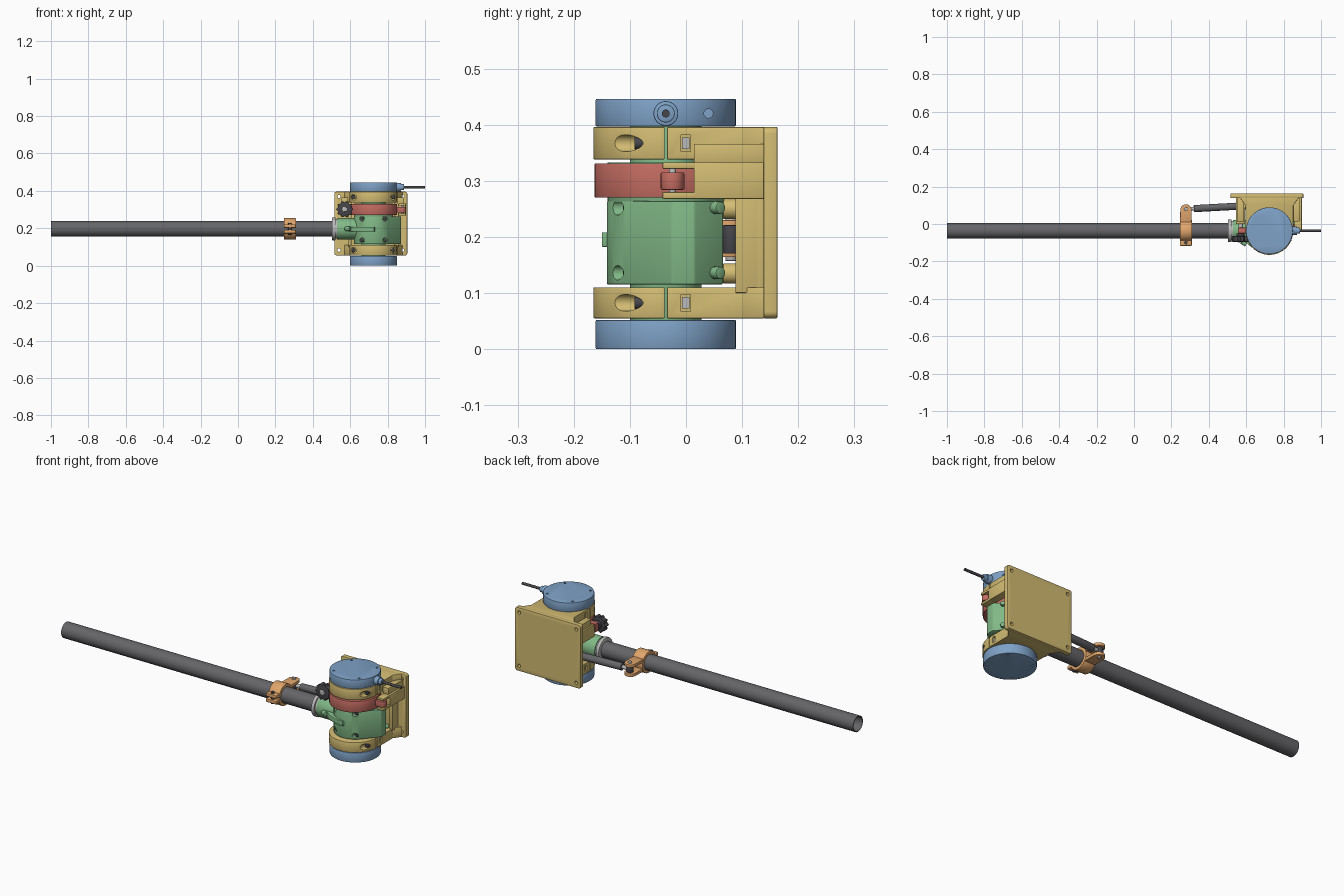
import bpy, bmesh, math
from mathutils import Vector

if "Cube" in bpy.data.objects:
    bpy.data.objects.remove(bpy.data.objects["Cube"])

CX, CY, TZ = 0.724, -0.036, 0.197   # pivot axis, tube height


def mat(name, rgb):
    m = bpy.data.materials.new(name)
    m.diffuse_color = (*rgb, 1)
    m.use_nodes = True
    m.node_tree.nodes["Principled BSDF"].inputs["Base Color"].default_value = m.diffuse_color
    return m


BLUE = mat("blue", (0.21, 0.36, 0.57))
YELLOW = mat("yellow", (0.65, 0.5, 0.17))
GREEN = mat("green", (0.22, 0.48, 0.24))
RED = mat("red", (0.55, 0.15, 0.12))
ORANGE = mat("orange", (0.75, 0.38, 0.15))
DARK = mat("dark", (0.06, 0.06, 0.07))
TUBE = mat("tube_grey", (0.13, 0.13, 0.14))
STEEL = mat("steel", (0.5, 0.5, 0.5))


def finish(ob):
    bpy.ops.object.select_all(action='DESELECT')
    bpy.context.view_layer.objects.active = ob
    ob.select_set(True)
    for m in list(ob.modifiers):
        bpy.ops.object.modifier_apply(modifier=m.name)
    bpy.ops.object.shade_smooth_by_angle(angle=math.radians(30))


def prism(name, pts, z0, z1, m, bevel=0.002):
    """Extrude an xy outline from z0 to z1."""
    bm = bmesh.new()
    f = bm.faces.new([bm.verts.new((x, y, z0)) for x, y in pts])
    r = bmesh.ops.extrude_face_region(bm, geom=[f])
    bmesh.ops.translate(bm, vec=(0, 0, z1 - z0), verts=[v for v in r["geom"] if isinstance(v, bmesh.types.BMVert)])
    bmesh.ops.recalc_face_normals(bm, faces=bm.faces)
    me = bpy.data.meshes.new(name)
    bm.to_mesh(me)
    bm.free()
    ob = bpy.data.objects.new(name, me)
    bpy.context.collection.objects.link(ob)
    if m:
        me.materials.append(m)
    if bevel:
        b = ob.modifiers.new("bevel", 'BEVEL')
        b.width, b.segments, b.limit_method, b.angle_limit = bevel, 2, 'ANGLE', math.radians(40)
    finish(ob)
    return ob


def arc(cx, cy, r, a0, a1, n=48):
    return [(cx + r * math.cos(math.radians(a0 + (a1 - a0) * i / n)),
             cy + r * math.sin(math.radians(a0 + (a1 - a0) * i / n))) for i in range(n + 1)]


def circle(r, n=64):
    return arc(0, 0, r, 0, 360 - 360 / n, n - 1)


def rod(name, a, b, r, m, n=48, bevel=0.002):
    """Solid cylinder between two points."""
    a, b = Vector(a), Vector(b)
    ob = prism(name, circle(r, n), 0, (b - a).length, m, bevel)
    ob.rotation_mode = 'QUATERNION'
    ob.rotation_quaternion = (b - a).to_track_quat('Z', 'Y')
    ob.location = a
    return ob


def box(name, x0, x1, y0, y1, z0, z1, m, bevel=0.002):
    return prism(name, [(x0, y0), (x1, y0), (x1, y1), (x0, y1)], z0, z1, m, bevel)


def cut(ob, cutters):
    for c in cutters:
        b = ob.modifiers.new("cut", 'BOOLEAN')
        b.object, b.operation, b.solver = c, 'DIFFERENCE', 'EXACT'
    bpy.context.view_layer.update()
    finish(ob)
    for c in cutters:
        bpy.data.objects.remove(c)


def hole(a, b, r, n=32):
    return rod("hole_cutter", a, b, r, None, n, 0)


# main tube, hollow
t = rod("main_tube", (-1, CY, TZ), (0.62, CY, TZ), 0.042, TUBE, bevel=0)
cut(t, [hole((-1.01, CY, TZ), (0.5, CY, TZ), 0.038, 48)])

# end caps with screws, cable gland and cable
for name, z0, z1 in (("bottom_cap", 0, 0.052), ("top_cap", 0.397, 0.446)):
    c = prism(name, [(CX + x, CY + y) for x, y in circle(0.125, 96)], z0, z1, BLUE)
    cs = []
    zf = z1 if z0 else z0
    for sx in (-1, 1):
        for sy in (-1, 1):
            p = (CX + sx * 0.076, CY + sy * 0.076)
            cs.append(hole((*p, zf - 0.006), (*p, zf + 0.006), 0.006))
    if z0:
        cs.append(hole((0.76, 0.04, 0.42), (0.9, 0.04, 0.42), 0.008))
    cut(c, cs)
rod("cable_gland_nut", (0.83, CY, 0.42), (0.872, CY, 0.42), 0.022, BLUE)
rod("cable_gland_tip", (0.87, CY, 0.42), (0.888, CY, 0.42), 0.016, BLUE)
rod("cable", (0.88, CY, 0.42), (1.0, CY, 0.42), 0.007, DARK, 24, 0)

# pivot core
rod("pivot_core", (CX, CY, 0.03), (CX, CY, 0.42), 0.064, GREEN)

# bracket back plate with corner holes
plate = prism("back_plate", arc(0.893, 0.384, 0.012, 0, 90, 6) + arc(0.527, 0.384, 0.012, 90, 180, 6)
              + arc(0.527, 0.067, 0.012, 180, 270, 6) + arc(0.893, 0.067, 0.012, 270, 360, 6), 0, 0.025, YELLOW)
for v in plate.data.vertices:   # stand the plate upright
    x, y, z = v.co
    v.co = (x, 0.163 - z, y)
plate.data.flip_normals()
plate.data.update()
bm = bmesh.new()
bm.from_mesh(plate.data)
bmesh.ops.recalc_face_normals(bm, faces=bm.faces)
bm.to_mesh(plate.data)
bm.free()
cut(plate, [hole((x, 0.1, z), (x, 0.2, z), 0.009) for x in (0.54, 0.88) for z in (0.083, 0.37)])

# bracket web and bosses
box("bracket_web", 0.59, 0.858, 0.125, 0.14, 0.06, 0.39, YELLOW)
for x in (0.60, 0.848):
    box("web_side", x - 0.01, x + 0.01, 0.088, 0.14, 0.1, 0.34, YELLOW)
for z in (0.135, 0.25):
    rod("pivot_boss", (CX, 0.066, z), (CX, 0.13, z), 0.018, YELLOW)

# pivot clamps: rear block, front half ring, bolts
for name, z0, z1 in (("lower_clamp", 0.055, 0.110), ("upper_clamp", 0.338, 0.396)):
    zm = (z0 + z1) / 2
    rear = prism(name + "_block", [(CX - 0.128, -0.034), (CX + 0.128, -0.034), (CX + 0.128, 0.1), (0.88, 0.14),
                                   (0.568, 0.14), (CX - 0.128, 0.1)], z0, z1, YELLOW)
    cut(rear, [box("slot_cutter", x - 0.025, x + 0.025, -0.009, 0.008, zm - 0.015, zm + 0.015, None, 0)
               for x in (CX - 0.13, CX + 0.13)])
    half = prism(name + "_cap", arc(CX, CY - 0.002, 0.127, 180, 360), z0, z1, YELLOW)
    bx = (CX - 0.106, CX + 0.106)
    cut(half, [hole((x, -0.2, zm), (x, -0.075, zm), 0.015) for x in bx])
    for x in bx:
        rod("clamp_bolt", (x, -0.092, zm), (x, -0.07, zm), 0.011, DARK, 24)
        box("clamp_nut", x - 0.015, x + 0.015, -0.007, 0.006, zm - 0.01, zm + 0.01, STEEL, 0)

# swivel body
body = prism("swivel_body", arc(CX, CY, 0.105, 180, 320) + [(0.872, -0.025), (0.872, 0.015), (0.825, 0.066),
             (0.645, 0.066), (0.619, 0.035)], 0.115, 0.264, GREEN, 0.003)
cut(body, [hole((x, -0.2, z), (x, -0.095, z), 0.013) for x in (0.664, 0.784) for z in (0.136, 0.252)])
for z in (0.136, 0.252):
    for x in (0.664, 0.784):
        rod("body_bolt", (x, -0.112, z), (x, -0.09, z), 0.010, DARK, 24)
    rod("rear_screw", (0.838, 0.05, z), (0.852, 0.062, z), 0.011, GREEN, 24)
rod("body_hub", (CX, CY, 0.26), (CX, CY, 0.333), 0.104, GREEN)
rod("tube_socket", (0.53, CY, TZ), (0.68, CY, TZ), 0.057, GREEN)
rod("body_rib", (0.575, -0.095, TZ), (0.60, -0.11, TZ), 0.012, GREEN, 24)
prism("front_rib", [(0.575, -0.08), (0.63, -0.125), (0.70, -0.15), (0.728, -0.15), (0.735, -0.13), (0.66, -0.06)],
      0.182, 0.208, GREEN)
rod("socket_ring", (0.519, CY, TZ), (0.532, CY, TZ), 0.052, STEEL)
rod("socket_nut", (0.503, CY, TZ), (0.521, CY, TZ), 0.061, STEEL)

# brake ring with lug, fork arms and knob
ring = prism("brake_ring", [(CX + x, CY + y) for x, y in circle(0.127, 96)], 0.27, 0.331, RED)
box("brake_lug", 0.835, 0.872, -0.044, -0.004, 0.284, 0.315, RED)
rod("brake_lug_eye", (0.878, -0.024, 0.284), (0.878, -0.024, 0.315), 0.021, RED)
rod("brake_pin", (0.878, -0.024, 0.27), (0.878, -0.024, 0.33), 0.006, STEEL, 24)
box("fork_arm", 0.855, 0.897, 0.014, 0.14, 0.268, 0.333, YELLOW)
for z in (0.268, 0.321):
    box("fork_tine", 0.857, 0.897, -0.042, 0.02, z, z + 0.012, YELLOW)
box("knob_arm", 0.545, 0.594, 0.0, 0.14, 0.268, 0.333, YELLOW)
for x in (0.852, 0.554):
    box("arm_gusset", x, x + 0.034, 0.014, 0.14, 0.33, 0.366, YELLOW)
rod("knob_screw", (0.57, -0.08, 0.302), (0.57, 0.02, 0.302), 0.012, STEEL, 24)
box("knob_lug", 0.556, 0.64, -0.05, -0.02, 0.278, 0.324, RED)
rod("knob_hub", (0.57, -0.066, 0.302), (0.57, -0.05, 0.302), 0.022, DARK)
kp = []
for i in range(96):     # scalloped grip
    a = 2 * math.pi * i / 96
    r = 0.041 + 0.004 * math.cos(10 * a)
    kp.append((r * math.cos(a), r * math.sin(a)))
knob = prism("knob", kp, 0, 0.03, DARK, 0.003)
knob.rotation_euler = (math.pi / 2, 0, 0)
knob.location = (0.57, -0.065, 0.302)
rod("knob_centre", (0.57, -0.099, 0.302), (0.57, -0.094, 0.302), 0.014, STEEL, 32)

# tube clamp with front lugs and rear fork
col = rod("tube_collar", (0.245, CY, TZ), (0.310, CY, TZ), 0.057, ORANGE)
cut(col, [hole((0.2, CY, TZ), (0.35, CY, TZ), 0.041, 48),
          box("gap_cutter", 0.2, 0.35, -0.13, -0.06, TZ - 0.005, TZ + 0.005, None, 0)])
for s in (-1, 1):
    za, zb = sorted((TZ + s * 0.006, TZ + s * 0.024))
    box("collar_lug", 0.246, 0.309, -0.117, -0.078, za, zb, ORANGE, 0.004)
    za, zb = sorted((TZ + s * 0.017, TZ + s * 0.033))
    prism("collar_fork", [(0.246, 0.0), (0.309, 0.0)] + arc(0.2775, 0.075, 0.03, 0, 180, 24), za, zb, ORANGE)
rod("collar_bolt", (0.2775, -0.1, TZ - 0.032), (0.2775, -0.1, TZ + 0.032), 0.009, DARK, 24)
rod("fork_pin", (0.2775, 0.08, TZ - 0.04), (0.2775, 0.08, TZ + 0.04), 0.010, STEEL, 24)

# gas strut from clamp to bracket
rod("strut_eye", (0.2775, 0.08, TZ - 0.015), (0.2775, 0.08, TZ + 0.015), 0.018, DARK, 32)
rod("strut_neck", (0.285, 0.08, TZ), (0.33, 0.083, TZ), 0.010, STEEL, 24)
rod("strut_body", (0.32, 0.082, TZ), (0.64, 0.100, TZ), 0.019, TUBE)
rod("strut_rod", (0.63, 0.0995, TZ), (0.80, 0.09, TZ), 0.010, STEEL, 24)
rod("strut_end", (0.80, 0.08, TZ - 0.027), (0.80, 0.08, TZ + 0.024), 0.014, DARK, 32)
